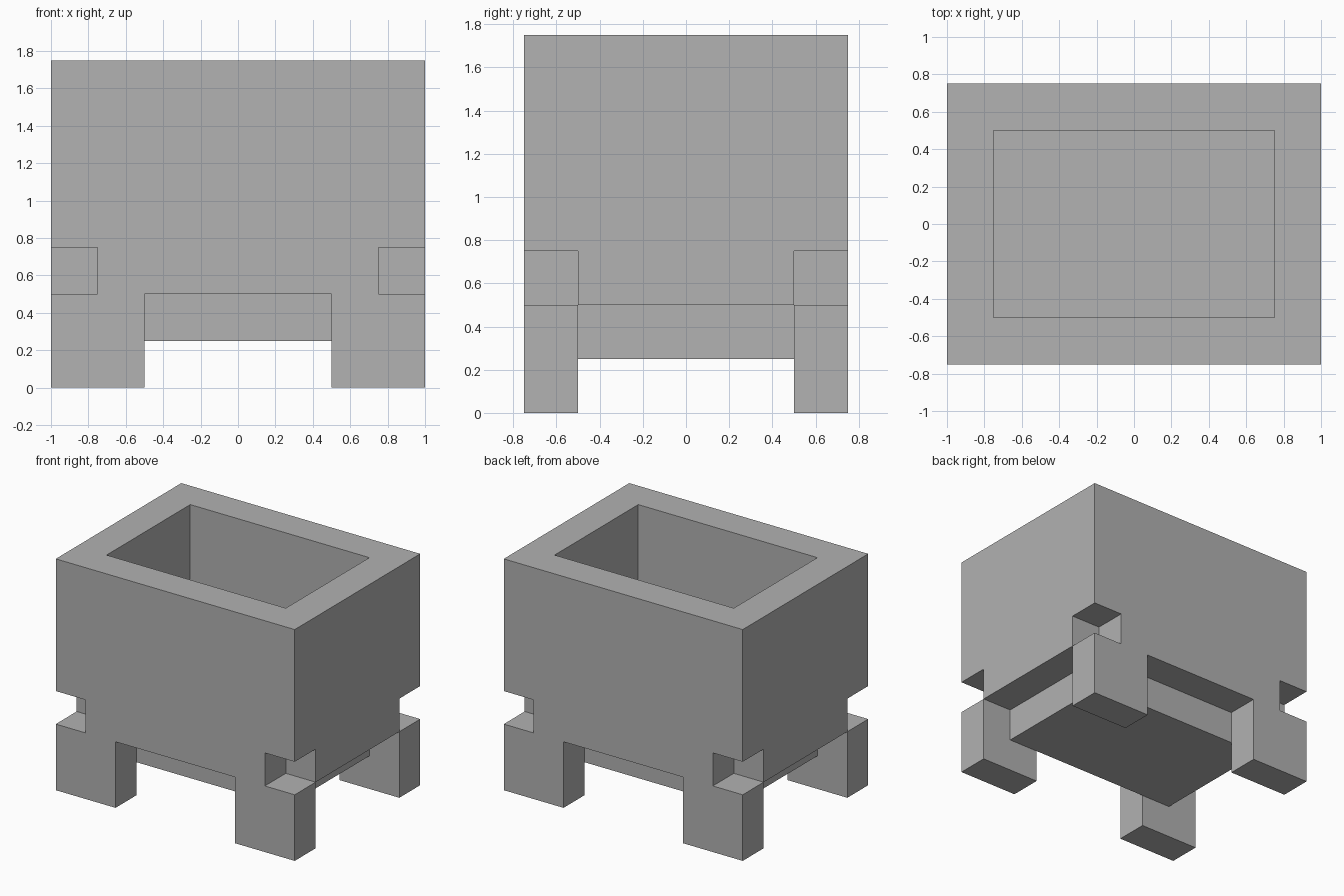
import bpy

default_cube = bpy.data.objects.get("Cube")
if default_cube:
    bpy.data.objects.remove(default_cube, do_unlink=True)

STONE = (0.445, 0.445, 0.445, 1.0)
WALL = 0.25

stone = bpy.data.materials.new("grey stone")
stone.use_nodes = True
stone.diffuse_color = STONE
stone.node_tree.nodes["Principled BSDF"].inputs["Base Color"].default_value = STONE


def box(name, low, high):
    """Flat-shaded block between two opposite corners."""
    size = [b - a for a, b in zip(low, high)]
    middle = [(a + b) / 2 for a, b in zip(low, high)]
    bpy.ops.mesh.primitive_cube_add(size=1, location=middle)
    obj = bpy.context.object
    obj.name = obj.data.name = name
    obj.scale = size
    bpy.ops.object.transform_apply(location=True, rotation=False, scale=True)
    obj.data.materials.append(stone)
    return obj


def cut(target, name, low, high):
    """Carve a block out of the target, then discard the cutter."""
    cutter = box(name, low, high)
    cutter.hide_render = True
    bpy.context.view_layer.objects.active = target
    carve = target.modifiers.new(name, "BOOLEAN")
    carve.operation = "DIFFERENCE"
    carve.solver = "EXACT"
    carve.object = cutter
    bpy.ops.object.modifier_apply(modifier=carve.name)
    bpy.data.objects.remove(cutter, do_unlink=True)


# Thick-walled planter tub, its four legs left standing by the cuts
tub = box("planter_tub", (-1, -0.75, 0), (1, 0.75, 1.75))
cut(tub, "cavity", (-0.75, -0.5, -1), (0.75, 0.5, 2))
cut(tub, "front_back_gap", (-0.5, -2, -1), (0.5, 2, 0.5))
cut(tub, "side_gap", (-2, -0.5, -1), (2, 0.5, 0.5))

# Square notch above each leg
for sx in (-1, 1):
    for sy in (-1, 1):
        x = sorted((sx * (1 - WALL), sx * 2))
        y = sorted((sy * (0.75 - WALL), sy * 2))
        cut(tub, "corner_notch", (x[0], y[0], 0.5), (x[1], y[1], 0.75))

# Floor slab hanging just below the walls
box("floor_slab", (-0.75, -0.5, 0.25), (0.75, 0.5, 0.5))
